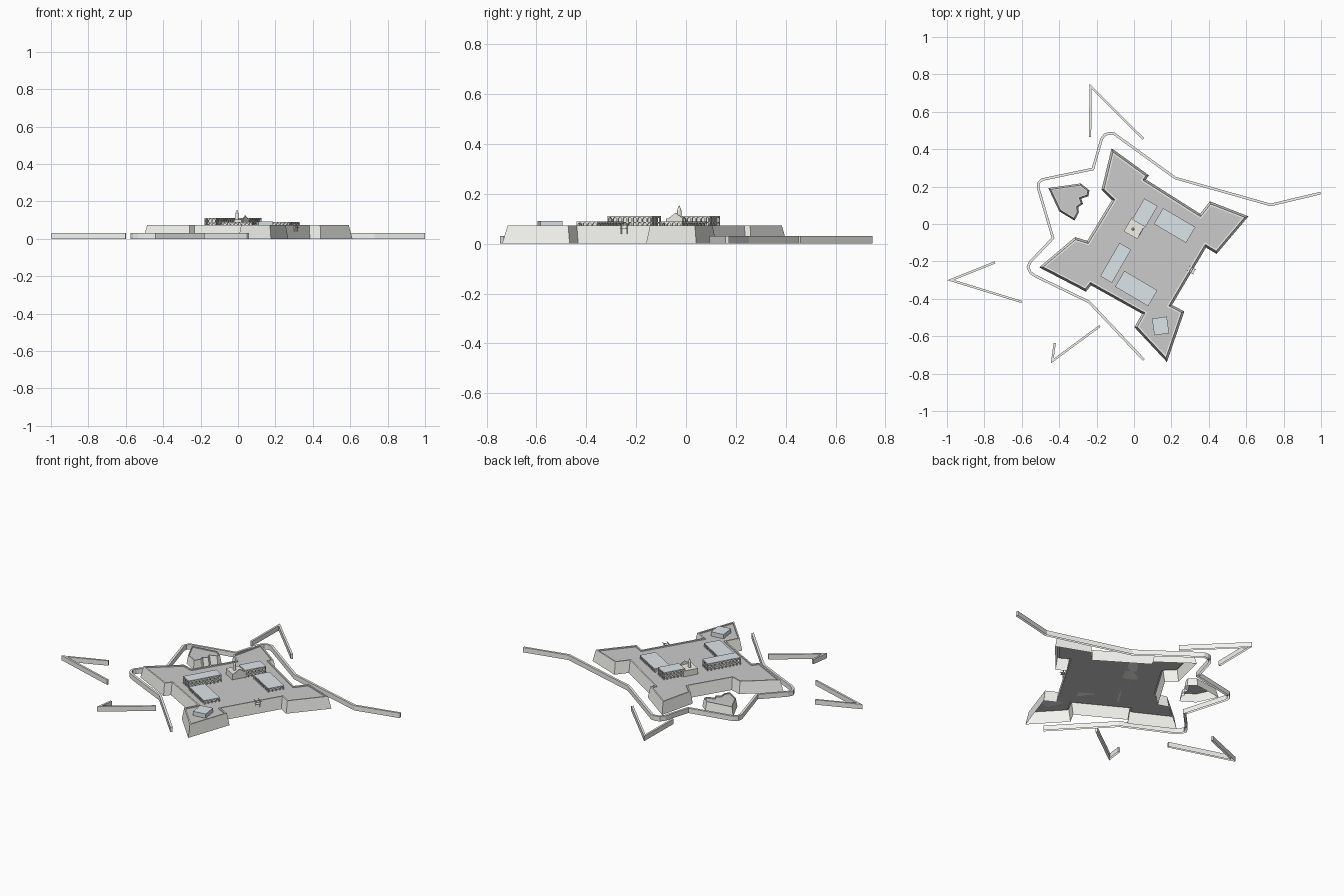
import bpy, bmesh
from math import radians, sin, cos, pi
from mathutils import Vector, Matrix

if "Cube" in bpy.data.objects:
    bpy.data.objects.remove(bpy.data.objects["Cube"])

FLOOR, WALL_TOP = 0.066, 0.073


def material(name, rgb):
    m = bpy.data.materials.new(name)
    m.diffuse_color = (*rgb, 1)
    m.use_nodes = True
    m.node_tree.nodes["Principled BSDF"].inputs["Base Color"].default_value = m.diffuse_color
    return m


ROOF = material("pale_roof", (0.72, 0.78, 0.82))
STONE = material("pale_stone", (0.91, 0.91, 0.87))
CREAM = material("cream_plaster", (0.90, 0.88, 0.80))
GROUND = material("grey_ground", (0.66, 0.66, 0.66))


def finish(name, bm, mats=(), matrix=None):
    bmesh.ops.recalc_face_normals(bm, faces=bm.faces)
    me = bpy.data.meshes.new(name)
    bm.to_mesh(me)
    bm.free()
    ob = bpy.data.objects.new(name, me)
    bpy.context.collection.objects.link(ob)
    for m in mats:
        me.materials.append(m)
    if matrix is not None:
        ob.matrix_world = matrix
    return ob


def offset(pts, d, closed=True):
    """Shift a path sideways with mitred corners (positive = to the right)."""
    p = [Vector(q) for q in pts]
    n, out = len(p), []
    for i in range(n):
        a = p[i] - p[i - 1] if closed or i > 0 else p[1] - p[0]
        b = p[(i + 1) % n] - p[i] if closed or i < n - 1 else a
        na = Vector((a.y, -a.x)).normalized()
        nb = Vector((b.y, -b.x)).normalized()
        out.append(p[i] + (na + nb) * d / (1 + na.dot(nb)))
    return out


def loft(name, rings, mats):
    # shell open at the bottom; the closing top face takes the last material
    bm = bmesh.new()
    loops = [[bm.verts.new((q[0], q[1], z)) for q in ring] for ring, z in rings]
    for lo, hi in zip(loops, loops[1:]):
        for i in range(len(lo)):
            j = (i + 1) % len(lo)
            bm.faces.new((lo[i], lo[j], hi[j], hi[i]))
    bm.faces.new(loops[-1]).material_index = len(mats) - 1
    return finish(name, bm, mats)


def rampart(name, pts, top, floor, batter, parapet):
    # clockwise outline, battered outer wall, parapet rim, sunken terreplein
    inner = offset(pts, batter + parapet)
    loft(name, [(pts, 0), (offset(pts, batter), top), (inner, top), (inner, floor)],
         (STONE, GROUND))


def low_wall(name, pts, width=0.014, height=0.03):
    ring = offset(pts, width / 2, False) + offset(pts, -width / 2, False)[::-1]
    loft(name, [(ring, 0), (ring, height)], (STONE,))


def box(name, size, loc, frame=Matrix(), mat=STONE):
    bm = bmesh.new()
    bmesh.ops.create_cube(bm, size=1)
    bmesh.ops.scale(bm, vec=size, verts=bm.verts)
    bmesh.ops.translate(bm, vec=loc, verts=bm.verts)
    return finish(name, bm, (mat,), frame)


def panel(name, prof, y, t, frame, mat=STONE):
    # extrude an x-z profile along local y
    bm = bmesh.new()
    f = bm.faces.new([bm.verts.new((x, y - t / 2, z)) for x, z in prof])
    r = bmesh.ops.extrude_face_region(bm, geom=[f])
    bmesh.ops.translate(bm, vec=(0, t, 0),
                        verts=[v for v in r["geom"] if isinstance(v, bmesh.types.BMVert)])
    return finish(name, bm, (mat,), frame)


def place(x, y, deg, z=FLOOR):
    return Matrix.Translation((x, y, z)) @ Matrix.Rotation(radians(deg), 4, 'Z')


def arcade_profile(length, height, z0, bays):
    pitch = length / bays
    r = pitch * 0.36
    spring = z0 + height - r - 0.003
    prof = [(-length / 2, z0 + height), (-length / 2, z0)]
    for i in range(bays):
        cx = -length / 2 + pitch * (i + 0.5)
        prof.append((cx - r, z0))
        prof += [(cx - r * cos(pi * k / 6), spring + r * sin(pi * k / 6)) for k in range(7)]
        prof.append((cx + r, z0))
    return prof + [(length / 2, z0), (length / 2, z0 + height)]


def barracks(name, x, y, deg, length, width, storeys, bays):
    fr = place(x, y, deg)
    h = 0.022
    total = h * storeys
    turn = fr @ Matrix.Rotation(pi / 2, 4, 'Z')
    end_bays = max(3, round(bays * width / length))
    box(name + "_core", (length - 0.026, width - 0.026, total), (0, 0, total / 2), fr)
    for s in range(storeys):
        side_prof = arcade_profile(length, h - 0.001, s * h, bays)
        end_prof = arcade_profile(width - 0.008, h - 0.001, s * h, end_bays)
        for side in (-1, 1):
            panel(name + "_arcade", side_prof, side * (width / 2 - 0.002), 0.004, fr)
            panel(name + "_end_arcade", end_prof, side * (length / 2 - 0.002), 0.004, turn)
        if s:
            box(name + "_gallery_floor", (length, width, 0.002), (0, 0, s * h - 0.001), fr)
    box(name + "_roof", (length, width, 0.003), (0, 0, total), fr, ROOF)


# main four-bastion fort
fort = [(-.12, .405), (.08, .26), (.064, .238), (.353, .055), (.406, .121), (.612, .041),
        (.442, -.16), (.385, -.126), (.203, -.433), (.269, -.467), (.176, -.738),
        (.002, -.552), (.043, -.48), (-.23, -.328), (-.257, -.362), (-.507, -.232),
        (-.315, -.07), (-.25, -.09), (-.118, .128), (-.174, .182)]
rampart("fort", fort, WALL_TOP, FLOOR, 0.012, 0.008)

# detached ravelin with stepped rear face
ravelin = [(-.458, .192), (-.285, .217), (-.238, .18), (-.244, .148), (-.282, .135),
           (-.272, .108), (-.298, .09), (-.295, .062), (-.318, .018), (-.40, .068)]
rampart("ravelin", ravelin, 0.052, 0.046, 0.009, 0.005)

# covered-way wall around the landward sides
low_wall("covered_way_wall", [
    (.053, -.727), (-.24, -.417), (-.53, -.277), (-.555, -.258), (-.567, -.23), (-.555, -.203),
    (-.433, -.075), (-.513, .195), (-.51, .22), (-.49, .238), (-.22, .294), (-.173, .455),
    (-.155, .478), (-.13, .485), (-.107, .483), (.22, .246), (.73, .102), (.997, .165)])

# outlying V-shaped walls
for nm, pts in (("north_outwork", [(-.235, .465), (-.232, .735), (.05, .455)]),
                ("west_outwork", [(-.743, -.205), (-.980, -.30), (-.60, -.417)]),
                ("south_outwork", [(-.424, -.636), (-.437, -.733), (-.182, -.545)])):
    low_wall(nm, pts, 0.012)

# arcaded barracks around the parade
barracks("north_barracks", .058, .060, 60, .130, .082, 2, 6)
barracks("east_barracks", .217, -.008, -30.5, .200, .098, 1, 9)
barracks("west_barracks", -.098, -.208, 60, .205, .072, 2, 9)
barracks("south_barracks", .012, -.345, -30.5, .205, .098, 1, 9)

# block house in the south bastion
box("block_house", (.08, .09, .026), (0, 0, .013), place(.142, -.545, 8), ROOF)

# chapel: nave, gabled front, round bell tower
ch = place(.004, -.021, 60)
box("chapel", (.09, .084, .036), (0, 0, .018), ch, CREAM)
panel("chapel_gable", [(-.03, .0), (.03, .0), (.03, .038), (.012, .05), (0, .058),
                       (-.012, .05), (-.03, .038)], -.040, .005, ch, CREAM)
for nm, r1, r2, z, d in (("bell_tower", .009, .009, .045, .05), ("tower_spire", .008, .001, .079, .018)):
    bm = bmesh.new()
    bmesh.ops.create_cone(bm, cap_ends=True, segments=12, radius1=r1, radius2=r2, depth=d)
    bmesh.ops.translate(bm, vec=(-.010, .005, z), verts=bm.verts)
    finish(nm, bm, (CREAM,), ch)

# gate with drawbridge gallows on the east curtain (local y points outward)
gate = place(.296, -.24, -120.5, 0)
box("gate_sill", (.028, .026, .003), (0, .016, .062), gate)
for s in (-1, 1):
    box("gate_post", (.004, .004, .042), (s * .013, .016, .060), gate)
    box("gate_beam", (.003, .044, .003), (s * .013, .012, .079), gate)
box("gate_lintel", (.030, .004, .003), (0, .016, .079), gate)
